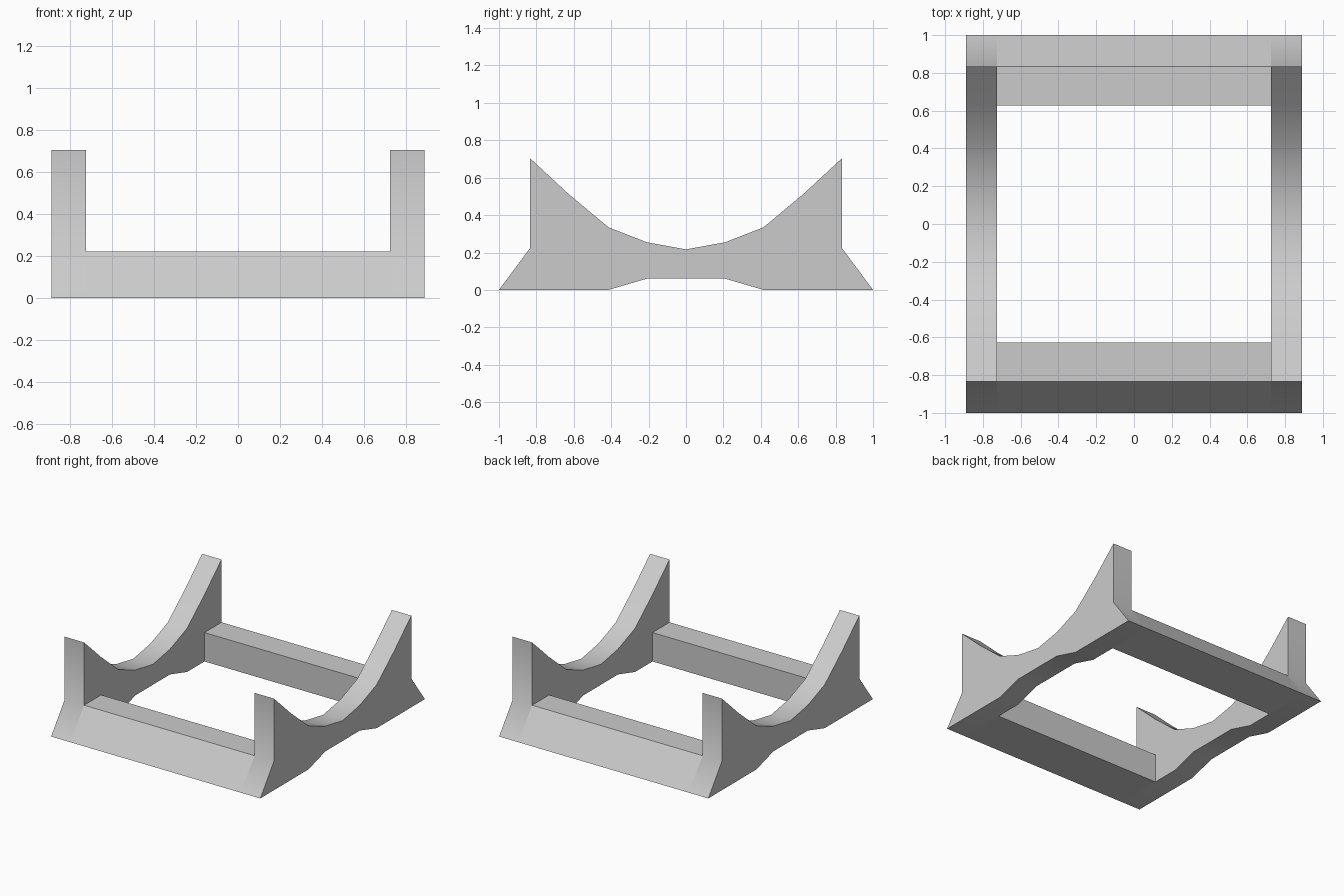
import bpy, bmesh, math

if "Cube" in bpy.data.objects:
    bpy.data.objects.remove(bpy.data.objects["Cube"])


def extrude_profile(name, points, x0, x1):
    """Solid made by sweeping a closed (y, z) outline along x."""
    bm = bmesh.new()
    face = bm.faces.new([bm.verts.new((x0, y, z)) for y, z in points])
    ret = bmesh.ops.extrude_face_region(bm, geom=[face])
    moved = [v for v in ret["geom"] if isinstance(v, bmesh.types.BMVert)]
    bmesh.ops.translate(bm, verts=moved, vec=(x1 - x0, 0, 0))
    bmesh.ops.recalc_face_normals(bm, faces=bm.faces)
    mesh = bpy.data.meshes.new(name)
    bm.to_mesh(mesh)
    bm.free()
    obj = bpy.data.objects.new(name, mesh)
    bpy.context.collection.objects.link(obj)
    bpy.ops.object.select_all(action='DESELECT')
    obj.select_set(True)
    bpy.context.view_layer.objects.active = obj
    bpy.ops.object.shade_smooth_by_angle(angle=math.radians(40))
    return obj


INNER, OUTER = 0.725, 0.89

# Side cradle outline: half profile from the top centre round to the underside
half = [(0.21, 0.255), (0.415, 0.335), (0.63, 0.515), (0.835, 0.705),
        (0.835, 0.222), (1.0, 0.0), (0.415, 0.0), (0.21, 0.06)]
cradle = [(0, 0.217)] + half + [(-y, z) for y, z in reversed(half)]

# Cross rail outline with sloped outer face
rail = [(1.0, 0.0), (0.835, 0.222), (0.628, 0.222), (0.628, 0.0)]

# Side cradles
extrude_profile("right_cradle", cradle, INNER, OUTER)
extrude_profile("left_cradle", cradle, -OUTER, -INNER)

# Cross rails joining the cradles
for name, s in (("back_rail", 1), ("front_rail", -1)):
    extrude_profile(name, [(s * y, z) for y, z in rail], -INNER, INNER)
